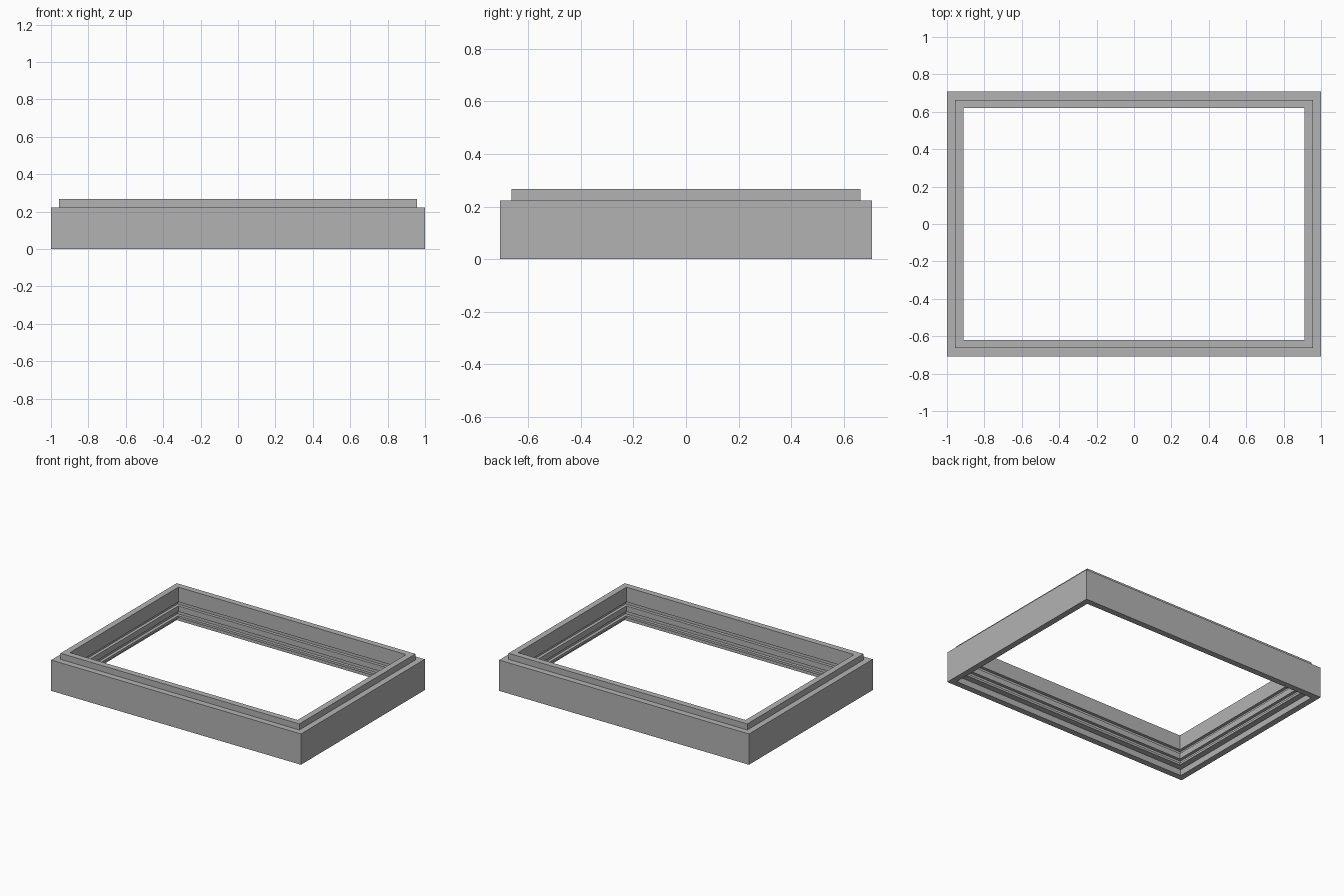
import bpy
import bmesh

cube = bpy.data.objects.get("Cube")
if cube:
    bpy.data.objects.remove(cube)

HALF_X, HALF_Y = 1.0, 0.708
STEP = 0.044       # width and height of the stacking lip and rebate
WALL = 2 * STEP    # full wall thickness
TOP = 0.267
GROOVE = 0.022     # depth of the inner grooves

# Plain grey material
grey = bpy.data.materials.new("plain grey")
grey.use_nodes = True
colour = (0.45, 0.45, 0.45, 1)
grey.diffuse_color = colour
grey.node_tree.nodes["Principled BSDF"].inputs["Base Color"].default_value = colour

# Wall section as (inset from the outside, height): outer face and top lip
profile = [(0, 0), (0, TOP - STEP), (STEP, TOP - STEP), (STEP, TOP), (WALL, TOP)]
# Two grooves around the inner face
for high, low in ((0.16, 0.131), (0.09, 0.06)):
    profile += [(WALL, high), (WALL - GROOVE, high), (WALL - GROOVE, low), (WALL, low)]
# Rebate under the wall that receives the lip of another frame
profile += [(WALL, STEP), (STEP, STEP), (STEP, 0)]

# Sweep the section around the four mitred corners
bm = bmesh.new()
rings = []
for sx, sy in ((-1, -1), (1, -1), (1, 1), (-1, 1)):
    rings.append([bm.verts.new((sx * (HALF_X - d), sy * (HALF_Y - d), z)) for d, z in profile])
count = len(profile)
for i, ring in enumerate(rings):
    following = rings[(i + 1) % 4]
    for j in range(count):
        k = (j + 1) % count
        bm.faces.new((ring[j], following[j], following[k], ring[k]))
bmesh.ops.recalc_face_normals(bm, faces=bm.faces)

mesh = bpy.data.meshes.new("stacking_frame")
bm.to_mesh(mesh)
bm.free()
mesh.materials.append(grey)
frame = bpy.data.objects.new("stacking_frame", mesh)
bpy.context.collection.objects.link(frame)
